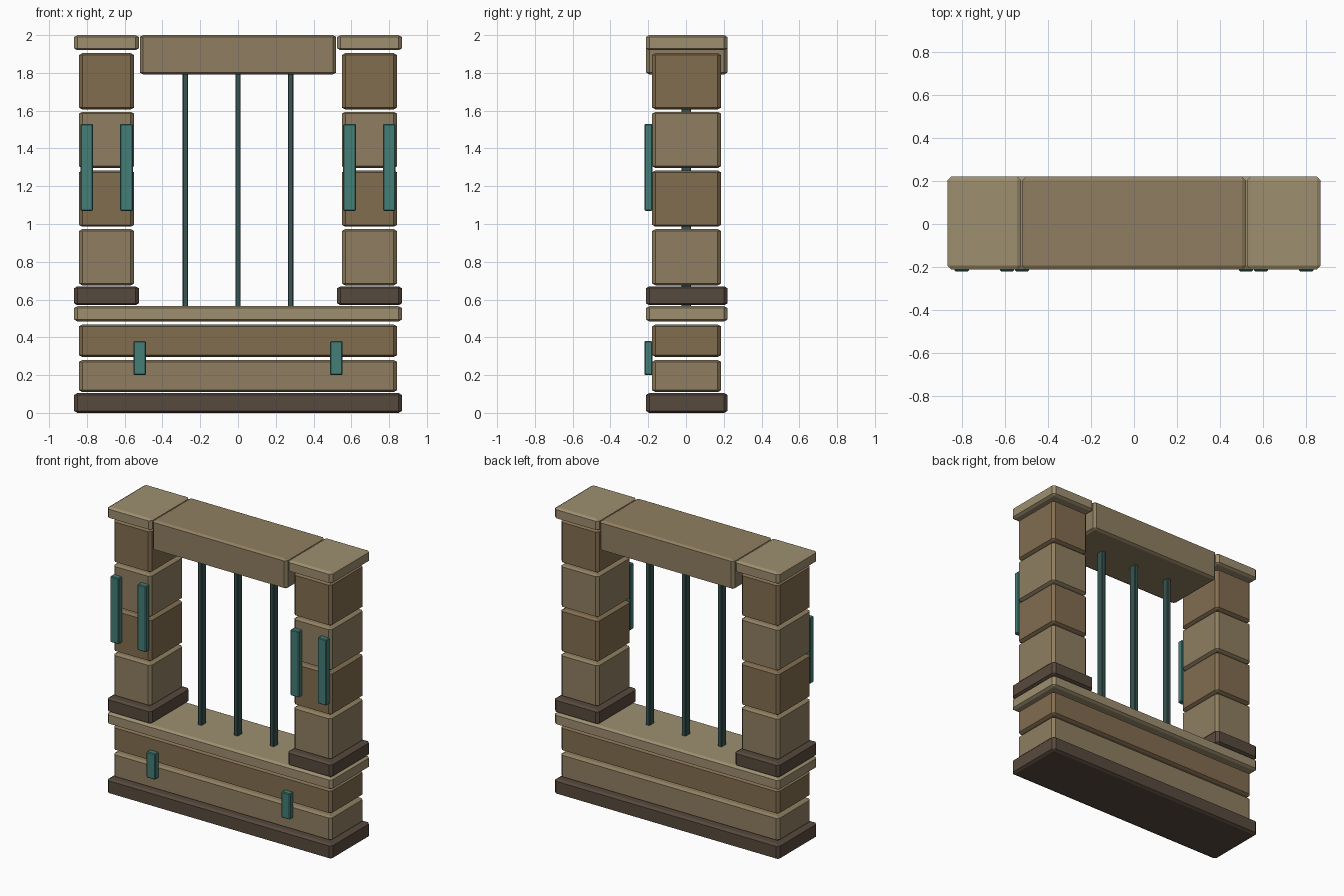
import bpy, bmesh

if "Cube" in bpy.data.objects:
    bpy.data.objects.remove(bpy.data.objects["Cube"])


def material(name, rgb):
    m = bpy.data.materials.new(name)
    m.diffuse_color = (*[(c / 255) ** 2.2 for c in rgb], 1)
    m.use_nodes = True
    m.node_tree.nodes["Principled BSDF"].inputs["Base Color"].default_value = m.diffuse_color
    return m


LIGHT = material("light_stone", (142, 126, 97))
MID = material("mid_stone", (129, 109, 81))
CAP = material("cap_stone", (156, 141, 111))
DARK = material("dark_stone", (88, 75, 64))
TEAL = material("teal_panel", (70, 124, 117))
IRON = material("bar_metal", (58, 86, 83))


def block(name, x, y, z, mat, side=0.018, rise=0.01):
    """Chamfered box from (min, max) ranges; the chamfer is flatter in z."""
    size = [b - a for a, b in (x, y, z)]
    bm = bmesh.new()
    bmesh.ops.create_cube(bm, size=1)
    bmesh.ops.scale(bm, vec=size, verts=bm.verts)
    bmesh.ops.bevel(bm, geom=bm.edges[:], offset=side, segments=1,
                    affect='EDGES', clamp_overlap=True)
    top = size[2] / 2
    for v in bm.verts:
        if abs(v.co.z) < top - 1e-4:
            v.co.z = (top - rise) * (1 if v.co.z > 0 else -1)
    me = bpy.data.meshes.new(name)
    bm.to_mesh(me)
    bm.free()
    me.materials.append(mat)
    ob = bpy.data.objects.new(name, me)
    ob.location = [(a + b) / 2 for a, b in (x, y, z)]
    bpy.context.collection.objects.link(ob)
    return ob


WIDE = (-0.212, 0.22)      # depth of plinths, sill, caps and lintel
BODY = (-0.179, 0.186)     # depth of wall stones
PANEL = (-0.22, -0.178)    # depth of teal panels

# Low wall: plinth, two courses, sill
block("wall_plinth", (-0.868, 0.868), WIDE, (0, 0.105), DARK)
block("wall_course_lower", (-0.842, 0.842), BODY, (0.11, 0.28), LIGHT)
block("wall_course_upper", (-0.842, 0.842), BODY, (0.296, 0.468), MID)
block("window_sill", (-0.868, 0.868), WIDE, (0.484, 0.565), CAP)

# Lintel across the opening
block("lintel", (-0.52, 0.52), WIDE, (1.792, 2.0), LIGHT)

# Pillars and panels, mirrored left and right
for s, tag in ((-1, "left"), (1, "right")):
    def span(a, b):
        return tuple(sorted((s * a, s * b)))
    block(f"pillar_base_{tag}", span(0.525, 0.868), WIDE, (0.57, 0.67), DARK)
    for i in range(4):
        z = 0.675 + i * 0.3105
        block(f"pillar_stone_{tag}_{i + 1}", span(0.55, 0.842), BODY,
              (z, z + 0.298), MID if i % 2 else LIGHT)
    block(f"pillar_cap_{tag}", span(0.525, 0.868), WIDE, (1.92, 2.0), CAP)
    for label, a, b in (("inner", 0.557, 0.624), ("outer", 0.767, 0.834)):
        block(f"pillar_panel_{tag}_{label}", span(a, b), PANEL,
              (1.07, 1.53), TEAL, 0.005, 0.005)
    block(f"wall_panel_{tag}", span(0.487, 0.554), PANEL,
          (0.2, 0.38), TEAL, 0.005, 0.005)

# Window bars
for i in range(3):
    x = (i - 1) * 0.278
    block(f"window_bar_{i + 1}", (x - 0.0145, x + 0.0145), (-0.025, 0.027),
          (0.56, 1.797), IRON, 0.004, 0.004)
